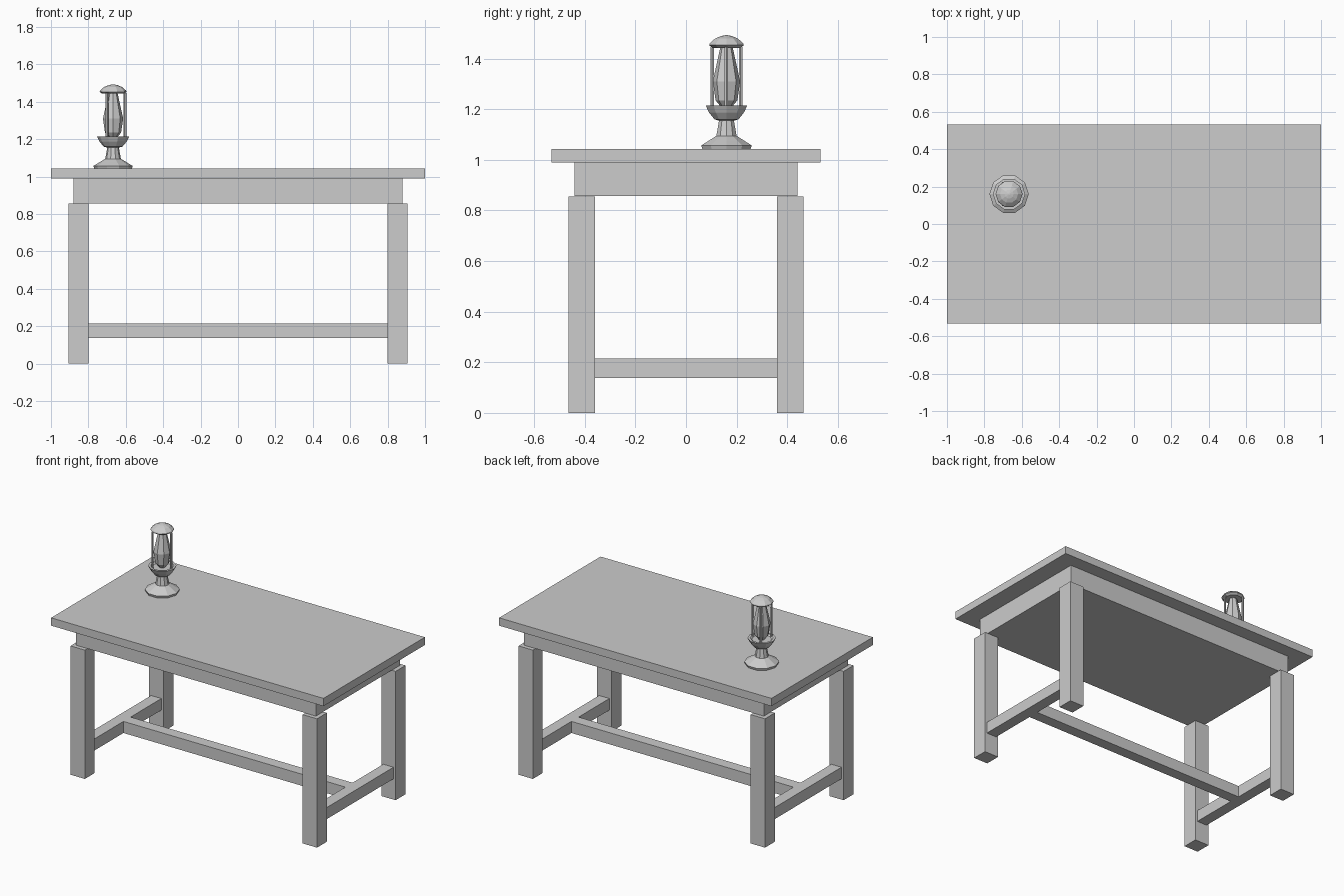
import bpy, bmesh, math

if "Cube" in bpy.data.objects:
    bpy.data.objects.remove(bpy.data.objects["Cube"])

mat = bpy.data.materials.new("plain grey")
mat.diffuse_color = (0.604, 0.604, 0.604, 1)
mat.use_nodes = True
mat.node_tree.nodes["Principled BSDF"].inputs["Base Color"].default_value = mat.diffuse_color
LX, LY = -0.668, 0.16  # lamp centre on the table


def finish(name, bm):
    bmesh.ops.recalc_face_normals(bm, faces=bm.faces)
    mesh = bpy.data.meshes.new(name)
    bm.to_mesh(mesh)
    bm.free()
    mesh.materials.append(mat)
    ob = bpy.data.objects.new(name, mesh)
    bpy.context.collection.objects.link(ob)
    return ob


def box(name, x, y, z):
    """Box from (min, max) ranges."""
    bm = bmesh.new()
    bmesh.ops.create_cube(bm, size=1)
    for v in bm.verts:
        v.co = [r[0] if c < 0 else r[1] for c, r in zip(v.co, (x, y, z))]
    return finish(name, bm)


def lathe(name, profile, sides=10, cx=LX, cy=LY):
    """Closed flat-faced turned solid from (radius, height) points."""
    bm = bmesh.new()
    rings = []
    for r, z in profile:
        rings.append([bm.verts.new((cx + r * math.cos(2 * math.pi * i / sides),
                                    cy + r * math.sin(2 * math.pi * i / sides), z))
                      for i in range(sides)])
    for a, b in zip(rings, rings[1:]):
        for i in range(sides):
            j = (i + 1) % sides
            bm.faces.new((a[i], a[j], b[j], b[i]))
    bm.faces.new(rings[0])
    bm.faces.new(rings[-1])
    return finish(name, bm)


# Table top and the solid apron below it
box("table_top", (-1, 1), (-0.532, 0.532), (0.99, 1.042))
box("apron", (-0.88, 0.88), (-0.44, 0.44), (0.857, 0.99))

# Legs and end stretchers
for sx, side in ((-1, "left"), (1, "right")):
    for sy, end in ((-1, "front"), (1, "back")):
        box(f"{end}_{side}_leg", sorted((sx * 0.8, sx * 0.905)),
            sorted((sy * 0.36, sy * 0.464)), (0, 0.855))
    box(f"{side}_stretcher", sorted((sx * 0.815, sx * 0.89)),
        (-0.36, 0.36), (0.138, 0.215))

# Long middle stretcher
box("long_stretcher", (-0.815, 0.815), (-0.0375, 0.0375), (0.138, 0.215))

# Lamp foot, neck and cup
lathe("lamp_base", [(0.1, 1.042), (0.105, 1.057), (0.075, 1.075), (0.042, 1.095),
                    (0.031, 1.155), (0.05, 1.16), (0.071, 1.185), (0.074, 1.19),
                    (0.086, 1.214), (0.07, 1.214), (0.06, 1.205)])

# Faceted glass
lathe("lamp_glass", [(0.018, 1.205), (0.043, 1.235), (0.054, 1.31), (0.024, 1.447)], 8)

# Domed cap
lathe("lamp_cap", [(0.058, 1.443), (0.072, 1.453), (0.07, 1.46), (0.048, 1.479),
                   (0.024, 1.489), (0.004, 1.493)])

# Three upright rods
for i in range(3):
    a = 2 * math.pi * i / 3
    lathe(f"lamp_rod_{i + 1}", [(0.008, 1.205), (0.008, 1.447)], 6,
          LX + 0.065 * math.cos(a), LY + 0.065 * math.sin(a))
